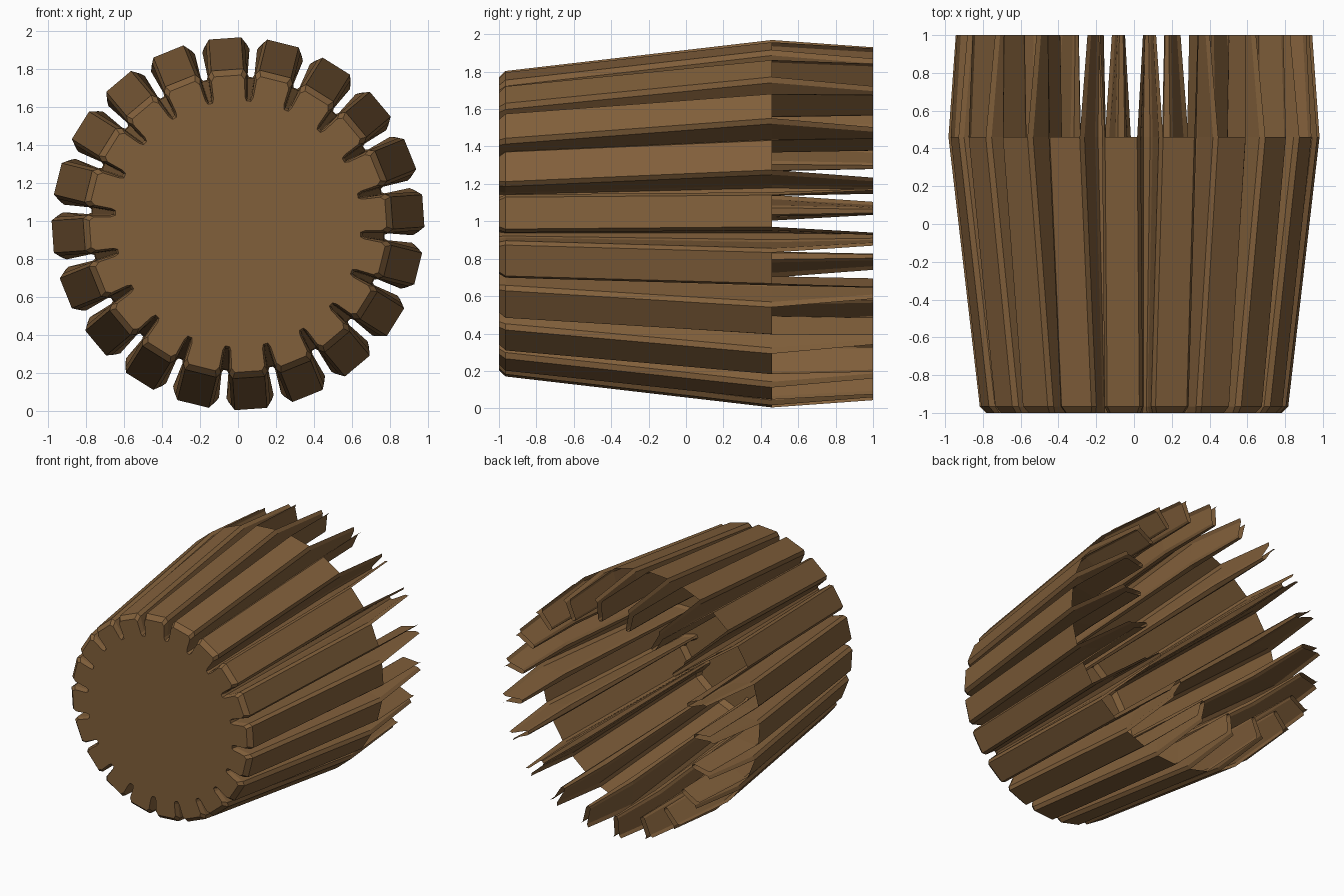
import bpy, bmesh, math

if "Cube" in bpy.data.objects:
    bpy.data.objects.remove(bpy.data.objects["Cube"])

COUNT = 20
STEP = 2 * math.pi / COUNT
CENTRE_Z = 0.987
# Groove half profiles (tangential offset, radius): rim, chamfer, wall foot, floor
RINGS = [
    (-1.00, [(0.052, 0.782), (0.032, 0.760), (0.022, 0.670), (0.012, 0.648)]),
    (-0.965, [(0.043, 0.816), (0.022, 0.790), (0.014, 0.678), (0.008, 0.660)]),
    (0.46, [(0.069, 0.980), (0.048, 0.957), (0.030, 0.790), (0.018, 0.770)]),
    (1.00, [(0.035, 0.944), (0.020, 0.922), (0.018, 0.790), (0.010, 0.775)]),
]


def ring(bm, y, half):
    """One closed gear-shaped loop, counter-clockwise seen from the front."""
    profile = [(-t, r) for t, r in half] + list(reversed(half))
    verts = []
    for k in range(COUNT):
        a = math.radians(13) + k * STEP
        c, s = math.cos(a), math.sin(a)
        for t, r in profile:
            verts.append(bm.verts.new((r * c - t * s, y, CENTRE_Z + r * s + t * c)))
    return verts


bm = bmesh.new()
loops = [ring(bm, y, half) for y, half in RINGS]
n = len(loops[0])

# Closed front, bevelled edge and full staves; only the grooves run on to the back
bm.faces.new(loops[0])
for i in range(len(loops) - 1):
    for j in range(n):
        if i == 2 and j % 8 == 7:
            continue
        k = (j + 1) % n
        bm.faces.new((loops[i][j], loops[i + 1][j], loops[i + 1][k], loops[i][k]))
bmesh.ops.recalc_face_normals(bm, faces=bm.faces[:])
front = min(bm.faces, key=lambda f: f.calc_center_median().y)
if front.normal.y > 0:
    bmesh.ops.reverse_faces(bm, faces=bm.faces[:])

mesh = bpy.data.meshes.new("fluted_shell")
bm.to_mesh(mesh)
bm.free()
shell = bpy.data.objects.new("fluted_shell", mesh)
bpy.context.collection.objects.link(shell)

brown = bpy.data.materials.new("brown")
brown.diffuse_color = (0.22, 0.115, 0.043, 1)
brown.use_nodes = True
brown.node_tree.nodes["Principled BSDF"].inputs["Base Color"].default_value = brown.diffuse_color
mesh.materials.append(brown)
